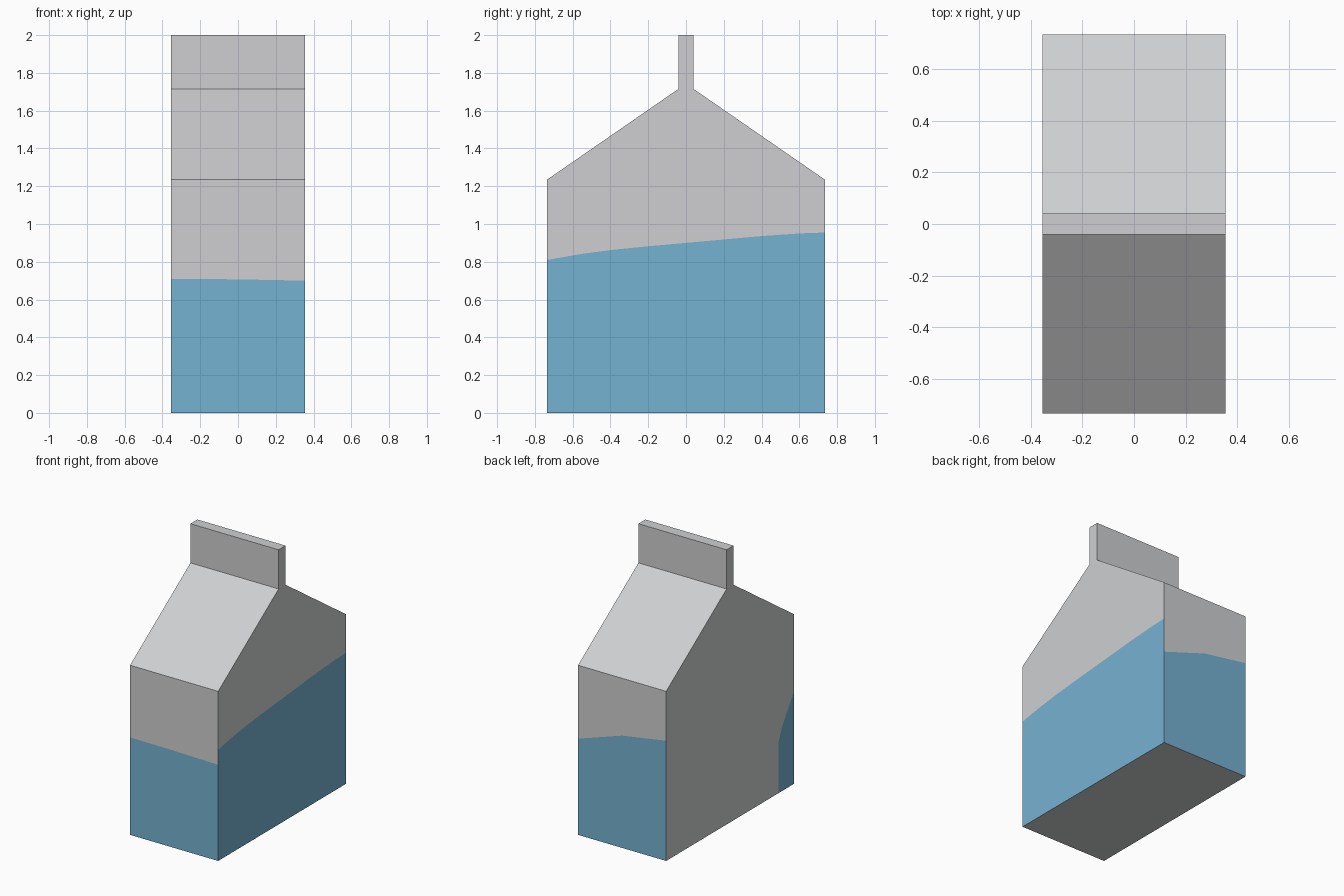
import bpy, bmesh

if "Cube" in bpy.data.objects:
    bpy.data.objects.remove(bpy.data.objects["Cube"])

X, Y = 0.355, 0.735          # half width, half depth
EAVE, NECK, TOP, T = 1.235, 1.715, 2.0, 0.04


def material(name, colour):
    m = bpy.data.materials.new(name)
    m.diffuse_color = (*colour, 1)
    m.use_nodes = True
    m.node_tree.nodes["Principled BSDF"].inputs["Base Color"].default_value = m.diffuse_color
    return m


grey = material("light grey card", (0.62, 0.625, 0.635))
blue = material("label blue", (0.18, 0.445, 0.645))

bm = bmesh.new()


def panel(points, mat):
    """Add one flat panel from its outline."""
    f = bm.faces.new([bm.verts.new(p) for p in points])
    f.material_index = mat


# gable-shaped side outline above the eaves, from +y to -y
gable = [(Y, EAVE), (T, NECK), (T, TOP), (-T, TOP), (-T, NECK), (-Y, EAVE)]

# right side: wavy colour line from front to back
wave = [(-Y, .81), (-.55, .842), (-.4, .862), (-.2, .882), (0, .9),
        (.2, .918), (.4, .936), (.6, .95), (Y, .955)]
panel([(X, y, z) for y, z in [(-Y, 0), (Y, 0)] + wave[::-1]], 1)
panel([(X, y, z) for y, z in wave + gable], 0)

# left side: plain card with a blue strip along the front edge
strip = [(-Y, .67), (-.6, .47), (-.56, .38), (-.56, 0)]
panel([(-X, y, z) for y, z in strip + [(-Y, 0)]], 1)
panel([(-X, y, z) for y, z in strip + [(Y, 0)] + gable], 0)

# front and back walls, colour line given at the left and right edges
for y, zl, zr in ((-Y, .71, .70), (Y, .875, .70)):
    line = [(-X, zl), (0, (zl + zr) / 2 + (.03 if y > 0 else .002)), (X, zr)]
    panel([(x, y, z) for x, z in line + [(X, 0), (-X, 0)]], 1)
    panel([(x, y, z) for x, z in line + [(X, EAVE), (-X, EAVE)]], 0)

# roof slopes, top fin and base
for a, b in zip(gable, gable[1:]):
    panel([(-X, *a), (-X, *b), (X, *b), (X, *a)], 0)
panel([(-X, -Y, 0), (-X, Y, 0), (X, Y, 0), (X, -Y, 0)], 0)

bmesh.ops.remove_doubles(bm, verts=bm.verts, dist=1e-4)

# turn every panel outward from the carton's middle
bm.normal_update()
for f in bm.faces:
    c = f.calc_center_median()
    c.z -= 0.9 if abs(f.normal.z) < 0.5 else 0.7
    if f.normal.dot(c) < 0:
        f.normal_flip()
bmesh.ops.triangulate(bm, faces=[f for f in bm.faces if len(f.verts) > 4])

mesh = bpy.data.meshes.new("carton")
bm.to_mesh(mesh)
bm.free()
mesh.materials.append(grey)
mesh.materials.append(blue)
obj = bpy.data.objects.new("gable_top_carton", mesh)
bpy.context.collection.objects.link(obj)
